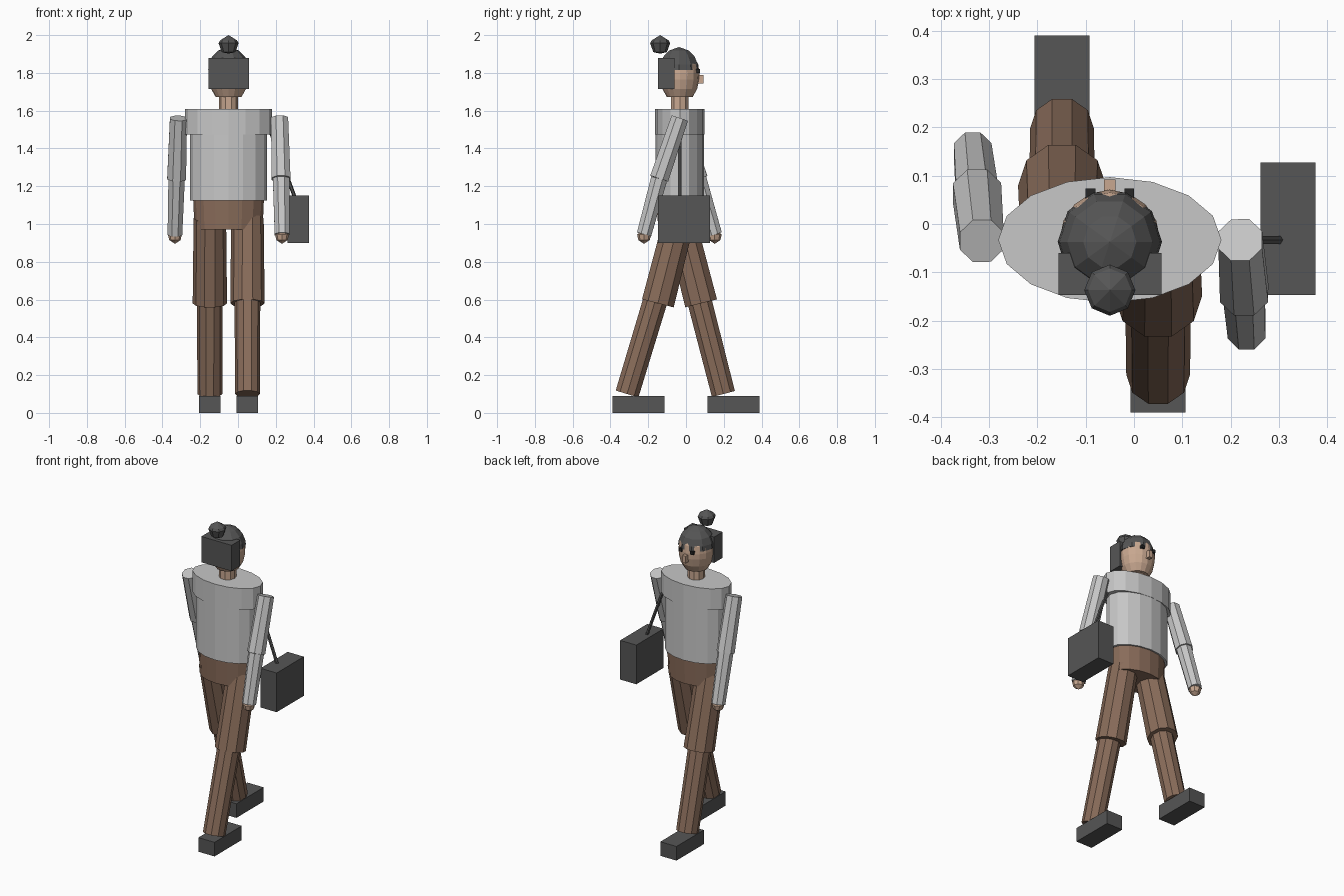
import bpy, bmesh, math
from mathutils import Vector, Matrix

if "Cube" in bpy.data.objects:
    bpy.data.objects.remove(bpy.data.objects["Cube"], do_unlink=True)


def material(name, rgb):
    m = bpy.data.materials.new(name)
    m.use_nodes = True
    col = (*rgb, 1)
    m.diffuse_color = col
    m.node_tree.nodes["Principled BSDF"].inputs["Base Color"].default_value = col
    return m


SHIRT = material("light grey cloth", (0.57, 0.57, 0.57))
TROUSERS = material("brown cloth", (0.25, 0.15, 0.102))
DARK = material("charcoal", (0.092, 0.092, 0.092))
SKIN = material("skin", (0.58, 0.39, 0.28))
BLACK = material("black", (0.02, 0.02, 0.02))


def finish(name, bm, mat):
    bmesh.ops.recalc_face_normals(bm, faces=bm.faces[:])
    me = bpy.data.meshes.new(name)
    bm.to_mesh(me)
    bm.free()
    me.materials.append(mat)
    ob = bpy.data.objects.new(name, me)
    bpy.context.collection.objects.link(ob)
    return ob


def lathe(name, profile, segs, mat, centre=(0, 0), squash=1.0, phase=0.0, matrix=None):
    """Turn (radius, z) points around z; squash scales the y radius."""
    bm = bmesh.new()
    rings = []
    for r, z in profile:
        n = segs if r > 0 else 1
        ring = []
        for i in range(n):
            a = phase + 2 * math.pi * i / segs
            ring.append(bm.verts.new((centre[0] + r * math.cos(a),
                                      centre[1] + r * squash * math.sin(a), z)))
        rings.append(ring)
    for a, b in zip(rings, rings[1:]):
        for i in range(segs):
            j = (i + 1) % segs
            quad = [a[i % len(a)], a[j % len(a)], b[j % len(b)], b[i % len(b)]]
            bm.faces.new(list(dict.fromkeys(quad)))
    for ring in (rings[0], rings[-1]):
        if len(ring) > 1:
            bm.faces.new(ring)
    if matrix:
        bm.transform(matrix)
    return finish(name, bm, mat)


def limb(name, p, q, r1, r2, segs, mat, phase=0.0):
    p, q = Vector(p), Vector(q)
    d = q - p
    rot = Vector((0, 0, -1)).rotation_difference(d).to_matrix().to_4x4()
    return lathe(name, [(r1, 0), (r2, -d.length)], segs, mat, phase=phase,
                 matrix=Matrix.Translation(p) @ rot)


def box(name, lo, hi, mat):
    bm = bmesh.new()
    bmesh.ops.create_cube(bm, size=1)
    lo, hi = Vector(lo), Vector(hi)
    bm.transform(Matrix.Translation((lo + hi) / 2) @ Matrix.Diagonal((*(hi - lo), 1)))
    return finish(name, bm, mat)


CX, CY = -0.05, -0.033
MID = (CX, CY)

# Torso and hips
lathe("chest", [(0.231, 1.475), (0.231, 1.61)], 16, SHIRT, MID, 0.13 / 0.231)
lathe("waist", [(0.203, 1.125), (0.203, 1.52)], 16, SHIRT, MID, 0.129 / 0.203)
lathe("hips", [(0.18, 0.97), (0.187, 1.125)], 16, TROUSERS, MID, 0.64)

# Legs: side, hip x, knee y, shin top y, ankle y, shoe y range
for side, x, knee, shin, ankle, heel, toe in (
        ("left", 0.05, -0.149, -0.164, -0.312, -0.39, -0.115),
        ("right", -0.149, 0.08, 0.072, 0.198, 0.115, 0.39)):
    limb(side + "_thigh", (x, -0.034, 1.03), (x, knee, 0.58), 0.086, 0.091, 10, TROUSERS)
    limb(side + "_shin", (x, shin, 0.59), (x, ankle, 0.10), 0.068, 0.066, 10, TROUSERS)
    box(side + "_shoe", (x - 0.057, heel, 0), (x + 0.057, toe, 0.09), DARK)

# Arms: shoulder, elbow, wrist
for side, sh, el, wr in (
        ("left", (0.22, -0.033, 1.56), (0.228, -0.142, 1.24), (0.233, -0.222, 0.945)),
        ("right", (-0.315, -0.035, 1.56), (-0.325, 0.065, 1.24), (-0.334, 0.152, 0.945))):
    limb(side + "_upper_arm", sh, el, 0.049, 0.054, 8, SHIRT, math.pi / 8)
    limb(side + "_forearm", el, wr, 0.047, 0.042, 8, SHIRT, math.pi / 8)
    lathe(side + "_hand", [(0, 0.97), (0.037, 0.945), (0.03, 0.915), (0, 0.895)],
          8, SKIN, wr[:2])

# Neck, head and face
lathe("neck", [(0.05, 1.59), (0.05, 1.70)], 10, SKIN, MID)
lathe("head", [(0.068, 1.672), (0.092, 1.715), (0.103, 1.765), (0.104, 1.80),
               (0.098, 1.845), (0.07, 1.89), (0, 1.91)], 16, SKIN, MID)
box("nose", (CX - 0.012, 0.05, 1.745), (CX + 0.012, 0.092, 1.79), SKIN)
for side, s in (("left", 1), ("right", -1)):
    x = CX + s * 0.04
    box(side + "_eye", (x - 0.01, 0.05, 1.80), (x + 0.01, 0.073, 1.82), BLACK)

# Hair cap, hanging hair and top bun
lathe("hair_cap", [(0.108, 1.815), (0.104, 1.845), (0.088, 1.885), (0.055, 1.918),
                   (0, 1.937)], 10, DARK, (CX, -0.037))
box("back_hair", (-0.156, -0.147, 1.715), (0.057, -0.06, 1.88), DARK)
lathe("hair_bun", [(0, 1.902), (0.036, 1.91), (0.053, 1.957), (0.045, 1.972), (0, 2.0)],
      8, DARK, (CX, -0.137))

# Bag with its strap
box("bag", (0.262, -0.147, 0.90), (0.376, 0.127, 1.15), DARK)
limb("bag_strap", (0.15, CY, 1.55), (0.305, CY, 1.13), 0.01, 0.01, 6, DARK)
